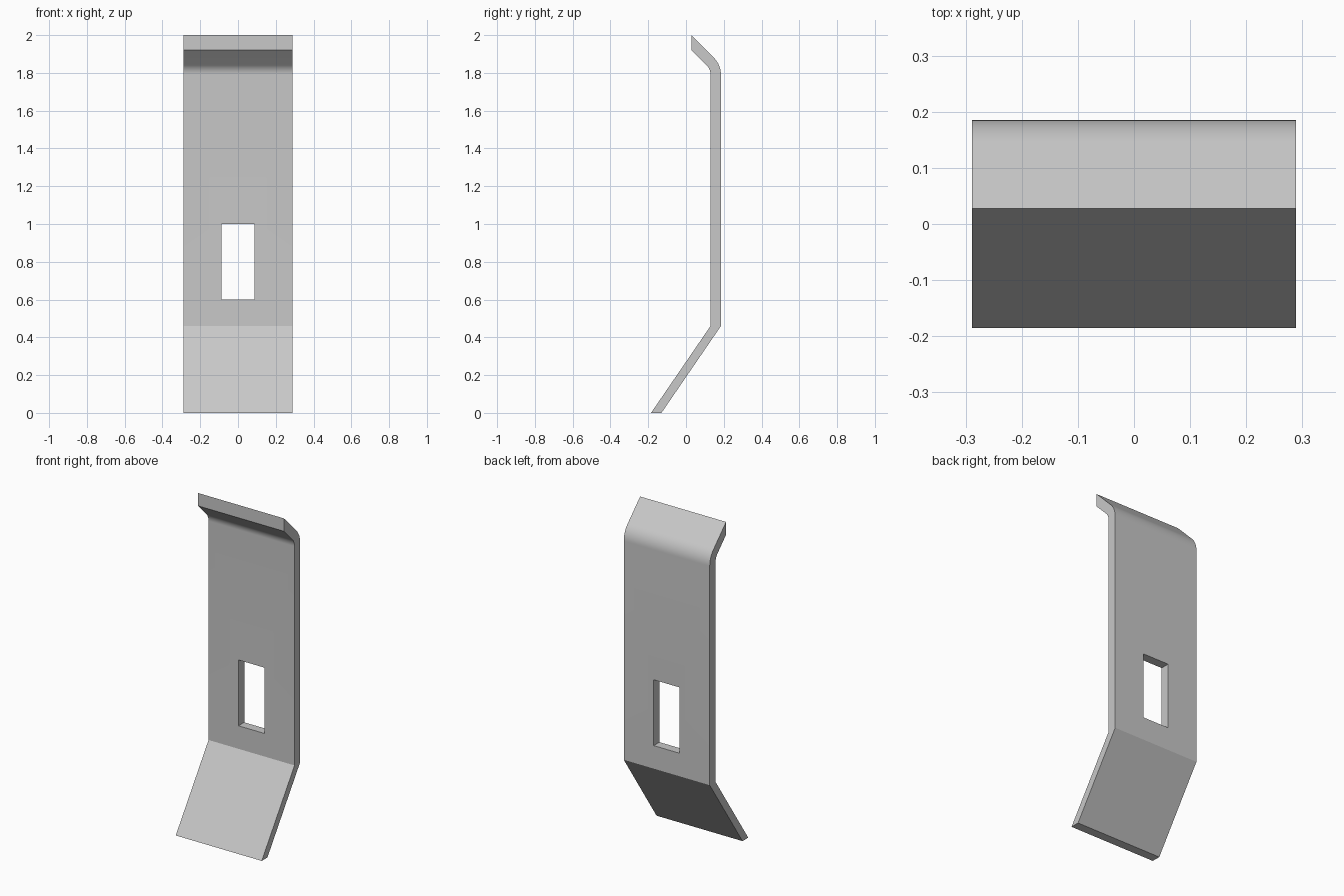
import bpy
import bmesh
from math import sin, cos, radians

if "Cube" in bpy.data.objects:
    bpy.data.objects.remove(bpy.data.objects["Cube"])

HALF_WIDTH = 0.289
BEND_Y, BEND_Z = 0.058, 1.79      # centre of the rounded upper bend
INNER_R, OUTER_R = 0.072, 0.127
STEPS = 10

metal = bpy.data.materials.new("grey metal")
metal.use_nodes = True
grey = (0.58, 0.58, 0.58, 1)
metal.diffuse_color = grey
metal.node_tree.nodes["Principled BSDF"].inputs["Base Color"].default_value = grey


def bend(radius):
    """Arc of the upper bend, from the upright to the lip."""
    angles = [radians(45 * i / STEPS) for i in range(STEPS + 1)]
    return [(BEND_Y + radius * cos(a), BEND_Z + radius * sin(a)) for a in angles]


# Side profile (y, z): foot, upright, rounded bend, lip with a vertical end
outer = [(-0.13, 0), (0.185, 0.46)] + bend(OUTER_R) + [(0.028, 2.0)]
inner = [(-0.185, 0), (0.13, 0.46)] + bend(INNER_R) + [(0.028, 1.922)]
profile = outer + inner[::-1]

# Bent strip: the profile extruded across the width
bm = bmesh.new()
side = bm.faces.new([bm.verts.new((-HALF_WIDTH, y, z)) for y, z in profile])
result = bmesh.ops.extrude_face_region(bm, geom=[side])
moved = [v for v in result["geom"] if isinstance(v, bmesh.types.BMVert)]
bmesh.ops.translate(bm, verts=moved, vec=(2 * HALF_WIDTH, 0, 0))
bmesh.ops.recalc_face_normals(bm, faces=bm.faces)
mesh = bpy.data.meshes.new("bent_plate")
bm.to_mesh(mesh)
bm.free()
plate = bpy.data.objects.new("bent_plate", mesh)
bpy.context.collection.objects.link(plate)
mesh.materials.append(metal)

# Rectangular slot through the upright
bpy.ops.mesh.primitive_cube_add(size=1, location=(0, 0.158, 0.8))
cutter = bpy.context.object
cutter.name = "slot_cutter"
cutter.scale = (0.175, 0.2, 0.4)
cutter.hide_render = True
cutter.data.materials.append(metal)

slot = plate.modifiers.new("slot", "BOOLEAN")
slot.operation = "DIFFERENCE"
slot.solver = "EXACT"
slot.object = cutter
bpy.ops.object.select_all(action="DESELECT")
plate.select_set(True)
bpy.context.view_layer.objects.active = plate
bpy.ops.object.modifier_apply(modifier=slot.name)
bpy.data.objects.remove(cutter)

# Smooth the rounded bend, keep the other creases sharp
bpy.ops.object.shade_smooth_by_angle(angle=radians(20))
